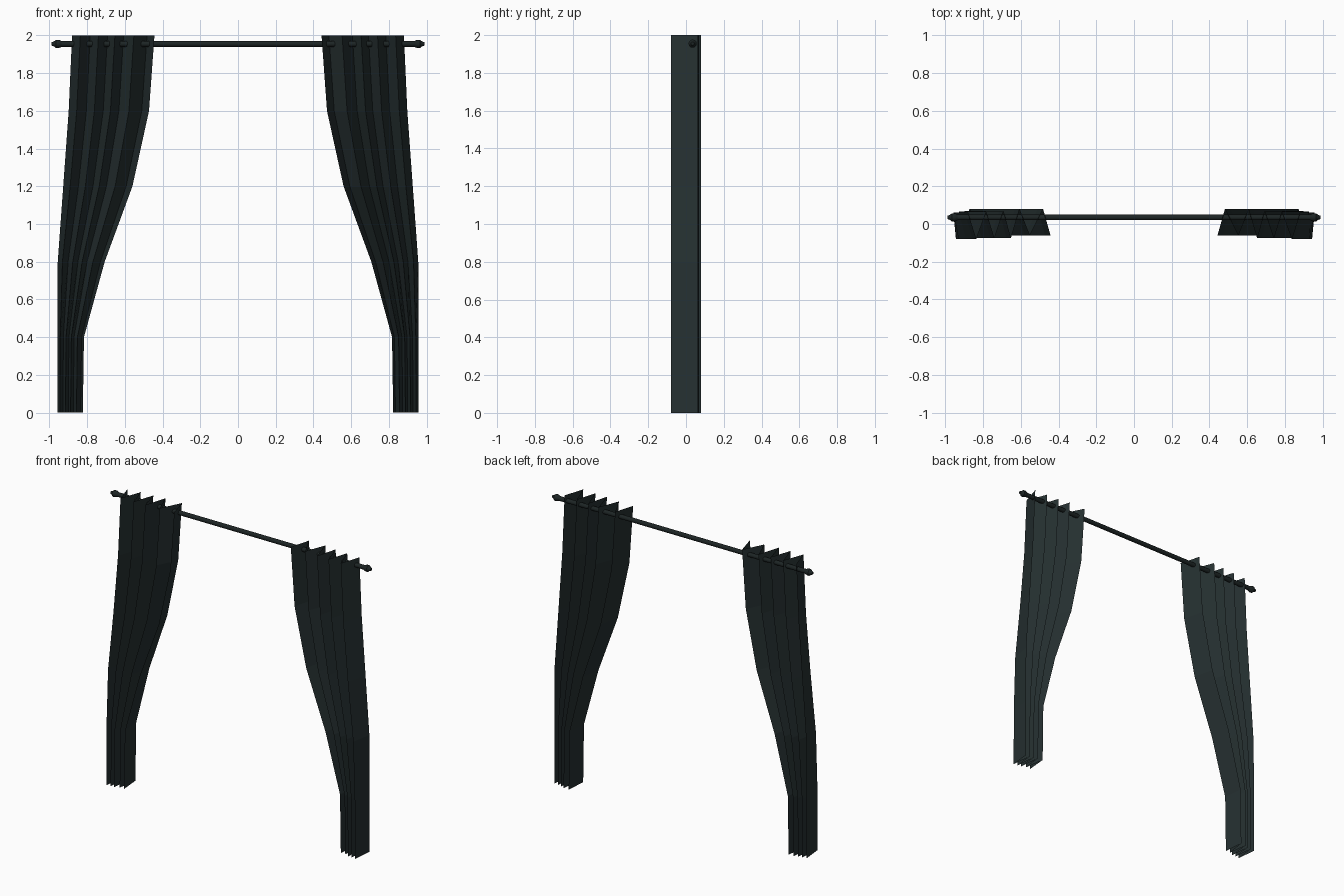
import bpy
import math

cube = bpy.data.objects.get("Cube")
if cube:
    bpy.data.objects.remove(cube, do_unlink=True)


def make_material(name, color):
    mat = bpy.data.materials.new(name)
    mat.use_nodes = True
    mat.diffuse_color = (*color, 1)
    mat.node_tree.nodes["Principled BSDF"].inputs["Base Color"].default_value = (*color, 1)
    return mat


def make_object(name, verts, faces, mat):
    mesh = bpy.data.meshes.new(name)
    mesh.from_pydata(verts, [], faces)
    mesh.materials.append(mat)
    obj = bpy.data.objects.new(name, mesh)
    bpy.context.collection.objects.link(obj)
    return obj


def grid_faces(rows, cols):
    return [(r * cols + c, r * cols + c + 1, (r + 1) * cols + c + 1, (r + 1) * cols + c)
            for r in range(rows - 1) for c in range(cols - 1)]


fabric = make_material("dark teal fabric", (0.019, 0.030, 0.031))
metal = make_material("dark rod metal", (0.012, 0.018, 0.018))

# Curtain outline as (height, inner edge, outer edge)
OUTLINE = [(0, 0.823, 0.958), (0.4, 0.817, 0.957), (0.8, 0.707, 0.956),
           (1.2, 0.56, 0.927), (1.6, 0.472, 0.898), (2, 0.443, 0.88)]
# Pleat folds as (share of the width, depth), alternating front and back
FOLDS = [(0, -0.06), (0.09, 0.08), (0.25, -0.06), (0.375, 0.08), (0.48, -0.075),
         (0.57, 0.07), (0.68, -0.075), (0.78, 0.065), (0.9, -0.08), (1, 0.06)]


def make_curtain(name, side):
    verts = [(side * (inner + (outer - inner) * share), y, z)
             for z, inner, outer in OUTLINE for share, y in FOLDS]
    faces = grid_faces(len(OUTLINE), len(FOLDS))
    if side < 0:
        faces = [f[::-1] for f in faces]
    return make_object(name, verts, faces, fabric)


make_curtain("left_curtain", 1)
make_curtain("right_curtain", -1)

# Rod and finials, turned around the x axis
ROD_Y, ROD_Z, SIDES = 0.035, 1.955, 12


def turn_along_x(name, profile):
    verts = []
    for x, r in profile:
        for i in range(SIDES):
            a = math.tau * i / SIDES
            verts.append((x, ROD_Y + r * math.cos(a), ROD_Z + r * math.sin(a)))
    faces = [(r * SIDES + i, r * SIDES + (i + 1) % SIDES,
              (r + 1) * SIDES + (i + 1) % SIDES, (r + 1) * SIDES + i)
             for r in range(len(profile) - 1) for i in range(SIDES)]
    faces += [tuple(range(SIDES))[::-1],
              tuple(range((len(profile) - 1) * SIDES, len(profile) * SIDES))]
    obj = make_object(name, verts, faces, metal)
    bpy.context.view_layer.objects.active = obj
    for other in bpy.context.selected_objects:
        other.select_set(False)
    obj.select_set(True)
    bpy.ops.object.shade_smooth_by_angle(angle=math.radians(35))
    return obj


turn_along_x("curtain_rod", [(-0.94, 0.015), (0.94, 0.015)])
FINIAL = [(0.93, 0.012), (0.94, 0.018), (0.952, 0.022), (0.966, 0.022),
          (0.975, 0.014), (0.988, 0.009)]
turn_along_x("left_finial", FINIAL)
turn_along_x("right_finial", [(-x, r) for x, r in reversed(FINIAL)])
